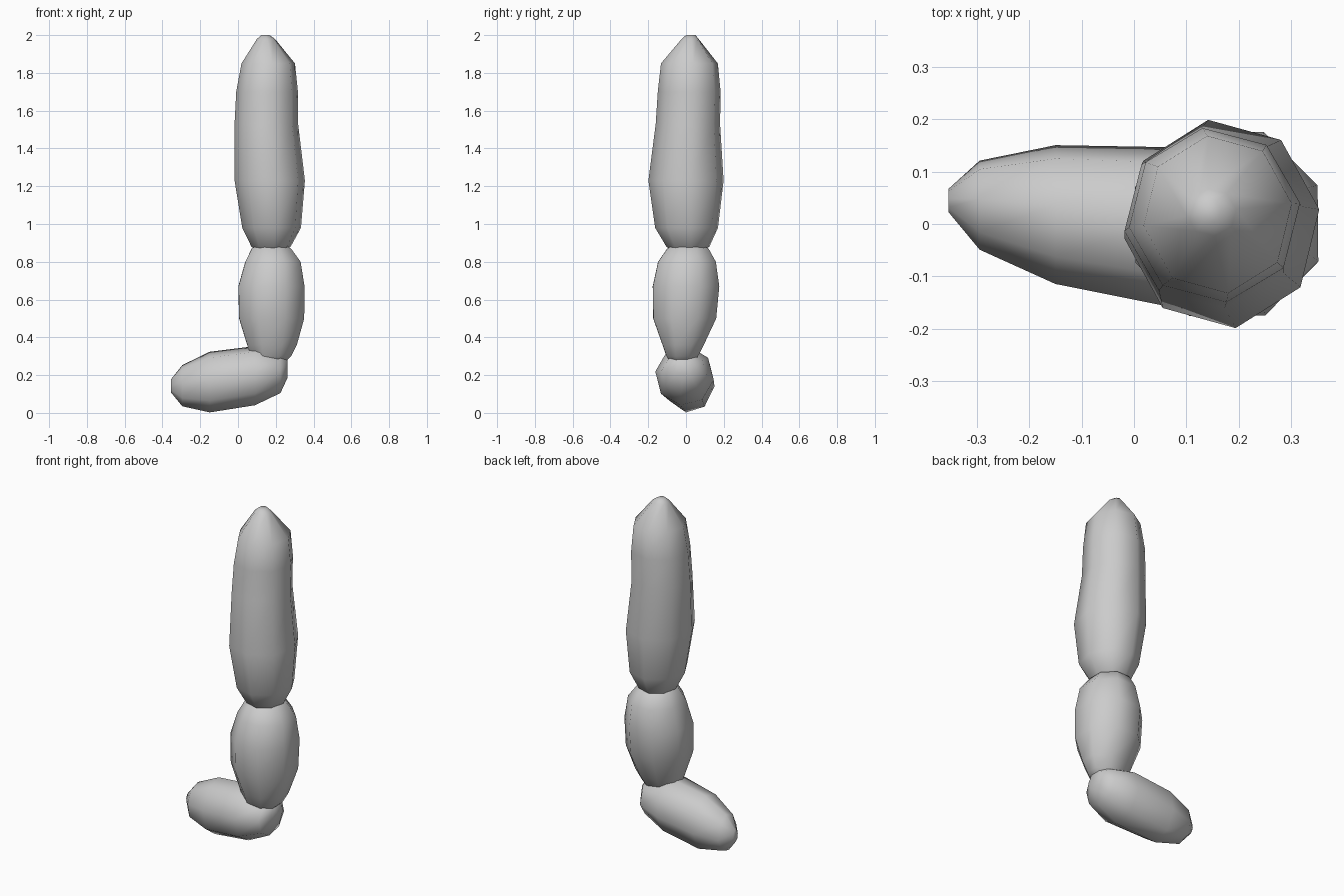
import bpy, bmesh
from math import sin, cos, tau, radians

SIDES = 8

def segment(name, rings, phase, axis='Z'):
    """Closed lofted pod. Each ring: centre x, y, z and two radii across the axis."""
    bm = bmesh.new()
    loops = []
    for x, y, z, ra, rb in rings:
        loop = []
        for i in range(SIDES):
            a = tau * i / SIDES + radians(phase)
            u, v = ra * cos(a), rb * sin(a)
            co = (x + u, y + v, z) if axis == 'Z' else (x, y + u, z + v)
            loop.append(bm.verts.new(co))
        loops.append(loop)
    for a, b in zip(loops, loops[1:]):
        for i in range(SIDES):
            j = (i + 1) % SIDES
            bm.faces.new((a[i], a[j], b[j], b[i]))
    bm.faces.new(loops[0])
    bm.faces.new(loops[-1])
    bmesh.ops.recalc_face_normals(bm, faces=bm.faces)
    for f in bm.faces:
        f.smooth = True
    mesh = bpy.data.meshes.new(name)
    bm.to_mesh(mesh)
    bm.free()
    ob = bpy.data.objects.new(name, mesh)
    bpy.context.collection.objects.link(ob)
    return ob

# long upper segment, pointed at the top
segment("upper_segment", [
    (0.175, 0.010, 0.83, 0.040, 0.045),
    (0.175, 0.010, 0.88, 0.105, 0.115),
    (0.178, 0.003, 0.98, 0.157, 0.168),
    (0.168, 0.000, 1.23, 0.188, 0.201),
    (0.150, 0.010, 1.53, 0.170, 0.172),
    (0.154, 0.017, 1.70, 0.165, 0.168),
    (0.160, 0.018, 1.85, 0.143, 0.152),
    (0.148, 0.022, 1.98, 0.048, 0.045),
    (0.145, 0.025, 2.00, 0.022, 0.025),
], 8)

# barrel-shaped middle segment
segment("middle_segment", [
    (0.170, -0.020, 0.25, 0.060, 0.055),
    (0.175, -0.020, 0.30, 0.115, 0.090),
    (0.180, -0.015, 0.36, 0.142, 0.118),
    (0.178, -0.007, 0.50, 0.186, 0.180),
    (0.177, 0.000, 0.67, 0.189, 0.190),
    (0.185, 0.005, 0.80, 0.158, 0.165),
    (0.177, 0.010, 0.87, 0.112, 0.118),
    (0.175, 0.010, 0.90, 0.060, 0.060),
], 23)

# lower segment lying along x
segment("lower_segment", [
    (0.262, -0.010, 0.240, 0.055, 0.055),
    (0.225, -0.010, 0.212, 0.120, 0.108),
    (0.090, -0.008, 0.197, 0.156, 0.158),
    (-0.150, 0.018, 0.163, 0.134, 0.162),
    (-0.295, 0.036, 0.144, 0.086, 0.110),
    (-0.355, 0.045, 0.143, 0.022, 0.035),
], -8, 'X')
